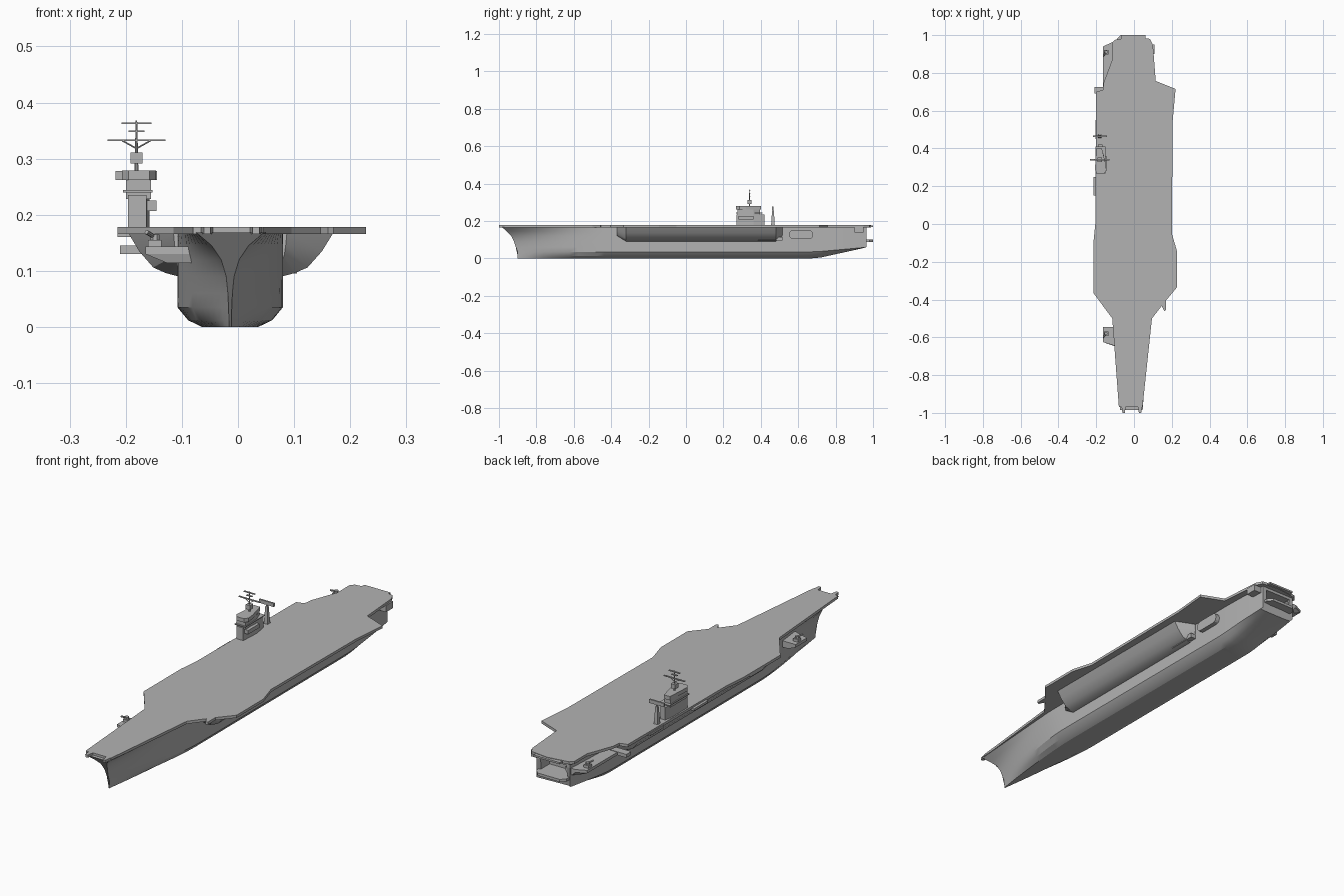
import bpy, bmesh, math
from mathutils import Vector

cube = bpy.data.objects.get("Cube")
if cube:
    bpy.data.objects.remove(cube, do_unlink=True)

grey = bpy.data.materials.new("ship_grey")
grey.use_nodes = True
grey.diffuse_color = (0.45, 0.45, 0.45, 1)
grey.node_tree.nodes["Principled BSDF"].inputs["Base Color"].default_value = grey.diffuse_color


def finish(name, bm, smooth=False):
    bmesh.ops.recalc_face_normals(bm, faces=bm.faces)
    mesh = bpy.data.meshes.new(name)
    bm.to_mesh(mesh)
    bm.free()
    mesh.materials.append(grey)
    obj = bpy.data.objects.new(name, mesh)
    bpy.context.collection.objects.link(obj)
    if smooth:
        bpy.ops.object.select_all(action="DESELECT")
        obj.select_set(True)
        bpy.context.view_layer.objects.active = obj
        bpy.ops.object.shade_smooth_by_angle(angle=math.radians(25))
    return obj


def loft(name, rings, smooth=False):
    """Skin closed rings of equal length and cap both ends."""
    bm = bmesh.new()
    rows = [[bm.verts.new(p) for p in ring] for ring in rings]
    count = len(rows[0])
    for a, b in zip(rows, rows[1:]):
        for i in range(count):
            j = (i + 1) % count
            bm.faces.new((a[i], a[j], b[j], b[i]))
    bm.faces.new(rows[0])
    bm.faces.new(rows[-1])
    return finish(name, bm, smooth)


def prism(name, outline, low, high):
    return loft(name, [[(x, y, z) for x, y in outline] for z in (low, high)])


def box(name, xs, ys, zs):
    (a, b), (c, d) = xs, ys
    return prism(name, [(a, c), (b, c), (b, d), (a, d)], *zs)


def strut(name, start, end, r0, r1=None, sides=8):
    """Tapered rod between two points."""
    start, end = Vector(start), Vector(end)
    turn = (end - start).to_track_quat("Z", "Y")
    r1 = r0 if r1 is None else r1
    angles = [math.tau * (i + 0.5) / sides for i in range(sides)]
    return loft(name, [[p + turn @ Vector((r * math.cos(t), r * math.sin(t), 0))
                        for t in angles] for p, r in ((start, r0), (end, r1))])


# Hull: waterlines as height, stem y, stem half width, full half width, taper length, fullness
CENTRE = -0.014
DECK_LOW, DECK_TOP = 0.166, 0.178
waterlines = [
    (0, -0.9, 0.002, 0.05, 0.5, 1.5),
    (0.012, -0.9, 0.002, 0.075, 0.5, 1.5),
    (0.035, -0.9, 0.003, 0.094, 0.5, 1.5),
    (0.06, -0.91, 0.004, 0.094, 0.5, 1.5),
    (0.09, -0.92, 0.007, 0.094, 0.5, 1.5),
    (0.12, -0.935, 0.016, 0.094, 0.5, 1.4),
    (0.145, -0.96, 0.033, 0.094, 0.5, 1.2),
    (0.168, -0.985, 0.06, 0.094, 0.5, 1),
]
STATIONS = 40
hull_rings = []
for n in range(STATIONS + 1):
    side = []
    for z, stem, nose, full, taper, power in waterlines:
        stern = 0.95 if z < 0.06 else 0.965
        y = stem + (stern - stem) * n / STATIONS
        u = min(1, (y - stem) / taper)
        half = nose + (full - nose) * (1 - (1 - u) ** power)
        aft = max(0, (y - 0.7) / 0.25)
        half *= 1 - 0.1 * aft * aft
        z += 0.055 * aft * max(0, 1 - z / 0.06)
        side.append((half, y, z))
    hull_rings.append([(CENTRE + h, y, z) for h, y, z in side]
                      + [(CENTRE - h, y, z) for h, y, z in reversed(side)])
hull = loft("hull", hull_rings, True)

# Stern recess, cut out of the transom
cutter = box("stern_recess_cutter", (-0.08, 0.05), (0.9, 1.1), (0.1, 0.153))
cutter.hide_render = True
cutter.hide_viewport = True
cutter.display_type = "WIRE"
cut = hull.modifiers.new("stern_recess", "BOOLEAN")
cut.object = cutter
cut.operation = "DIFFERENCE"
cut.solver = "EXACT"
prism("stern_platform", [(-0.09, 0.92), (0.06, 0.92), (0.06, 0.98), (0.04, 1),
                         (-0.07, 1), (-0.09, 0.98)], 0.088, 0.1)

# Flight deck
deck_right = [(-0.08, -0.97), (-0.115, -0.5), (-0.215, -0.365), (-0.215, -0.1), (-0.205, 0),
              (-0.2, 0.7), (-0.165, 0.71), (-0.16, 0.75), (-0.115, 0.87), (-0.115, 0.96)]
deck_left = [(0.085, 0.98), (0.1, 0.95), (0.115, 0.757), (0.22, 0.715), (0.205, 0.55), (0.2, -0.05),
             (0.228, -0.145), (0.228, -0.335), (0.165, -0.41), (0.095, -0.5), (0.045, -0.97)]
prism("flight_deck", deck_right + [(-0.1, 0.975), (0, 0.99)] + deck_left, DECK_LOW, DECK_TOP)
for x in (-0.055, 0.032):
    prism("bow_horn", [(x - 0.012, -0.96), (x + 0.012, -0.96), (x + 0.006, -1), (x - 0.006, -1)],
          DECK_LOW, DECK_TOP)
box("stern_lip", (-0.07, 0.06), (0.95, 1), (0.168, 0.176))
prism("deck_edge_prong", [(0.14, -0.42), (0.17, -0.4), (0.17, -0.455), (0.16, -0.46)],
      DECK_LOW, DECK_TOP)


# Flared side sponsons under the deck
def sponson(name, inner, outer, ends):
    profile = [(-0.2, 0.168), (1, 0.168), (0.78, 0.135), (0.5, 0.106), (0.25, 0.096),
               (0, 0.09), (-0.2, 0.09)]
    rings = []
    for y, reach in ends:
        rings.append([(inner + (outer - inner) * k * (reach if k > 0 else 1), y,
                       0.168 - (0.168 - z) * (0.6 + 0.4 * reach)) for k, z in profile])
    return loft(name, rings, True)


sponson("left_sponson", 0.078, 0.17, [(-0.37, 0.1), (-0.32, 1), (0.48, 1), (0.515, 0.1)])
sponson("right_sponson", -0.106, -0.196, [(-0.44, 0.1), (-0.33, 1), (0.6, 1), (0.7, 0.1)])
box("left_boat_bay", (0.07, 0.105), (0.385, 0.515), (0.095, 0.115))

# Rounded boat pod on the left side
pod = []
for cy, cz, quarter in ((0.66, 0.132, 0), (0.57, 0.132, 1), (0.57, 0.122, 2), (0.66, 0.122, 3)):
    for i in range(4):
        t = math.pi / 2 * (quarter + i / 3)
        pod.append((cy + 0.018 * math.cos(t), cz + 0.018 * math.sin(t)))
loft("left_boat_pod", [[(x, y, z) for y, z in pod] for x in (0.06, 0.1)])


# Gun platforms with sloping undersides
def platform(name, outline, top, lip):
    rings = [[(x, y, top) for x, y in outline], [(x, y, top - lip) for x, y in outline]]
    rings.append([(x * 0.5 - 0.045, y, top - lip * 2.2) for x, y in outline])
    return loft(name, rings)


def gun(x, y, z):
    box("gun_base", (x - 0.012, x + 0.012), (y - 0.012, y + 0.012), (z, z + 0.012))
    strut("gun_mount", (x, y, z + 0.01), (x, y, z + 0.022), 0.009)
    strut("gun_barrel", (x, y, z + 0.017), (x - 0.015, y - 0.02, z + 0.026), 0.004)


platform("bow_gun_platform", [(-0.165, -0.545), (-0.165, -0.625), (-0.07, -0.655),
                              (-0.07, -0.545)], 0.143, 0.013)
platform("stern_gun_platform", [(-0.165, 0.94), (-0.165, 0.7), (-0.07, 0.66),
                                (-0.07, 0.96), (-0.12, 0.96)], 0.143, 0.013)
gun(-0.148, -0.58, 0.143)
gun(-0.147, 0.91, 0.143)
box("right_side_balcony", (-0.21, -0.1), (0.69, 0.725), (0.13, 0.145))
box("left_stern_balcony", (0.06, 0.108), (0.9, 0.95), (0.138, 0.168))
for x, y in ((-0.2, -0.2), (-0.2, 0.2), (-0.19, 0.5)):
    box("deck_edge_catwalk", (x - 0.015, x + 0.02), (y - 0.05, y + 0.05), (0.16, 0.17))

# Island superstructure
prism("island_base", [(-0.196, 0.27), (-0.163, 0.27), (-0.158, 0.36), (-0.168, 0.42),
                      (-0.19, 0.42), (-0.196, 0.39)], 0.175, 0.235)
prism("island_upper", [(-0.2, 0.275), (-0.155, 0.275), (-0.158, 0.36), (-0.17, 0.395),
                       (-0.2, 0.395)], 0.228, 0.262)
box("bridge_wing", (-0.196, -0.145), (0.28, 0.36), (0.207, 0.225))
prism("bridge", [(-0.207, 0.285), (-0.195, 0.268), (-0.158, 0.268), (-0.146, 0.285),
                 (-0.15, 0.32), (-0.17, 0.4), (-0.2, 0.4)], 0.262, 0.279)
box("island_walkway", (-0.205, -0.152), (0.268, 0.41), (0.24, 0.244))

# Mast with yards
MX, MY = -0.181, 0.34
strut("mast", (MX, MY, 0.27), (MX, MY, 0.368), 0.004, 0.0015)
box("mast_radar_house", (MX - 0.011, MX + 0.011), (MY - 0.011, MY + 0.011), (0.291, 0.311))
for half, z in ((0.052, 0.333), (0.014, 0.349), (0.027, 0.363)):
    box("yard", (MX - half, MX + half), (MY - 0.004, MY + 0.004), (z - 0.0015, z + 0.0015))
for s in (-1, 1):
    strut("yard_brace", (MX, MY, 0.318), (MX + s * 0.025, MY, 0.332), 0.0015)

# Radar tower behind the island
TY = 0.465
strut("radar_tower", (MX, TY, 0.175), (MX, TY, 0.255), 0.014, 0.007, 4)
strut("radar_pivot", (MX, TY, 0.25), (MX, TY, 0.27), 0.004)
box("radar_panel", (MX - 0.037, MX + 0.037), (TY - 0.005, TY + 0.003), (0.262, 0.278))
